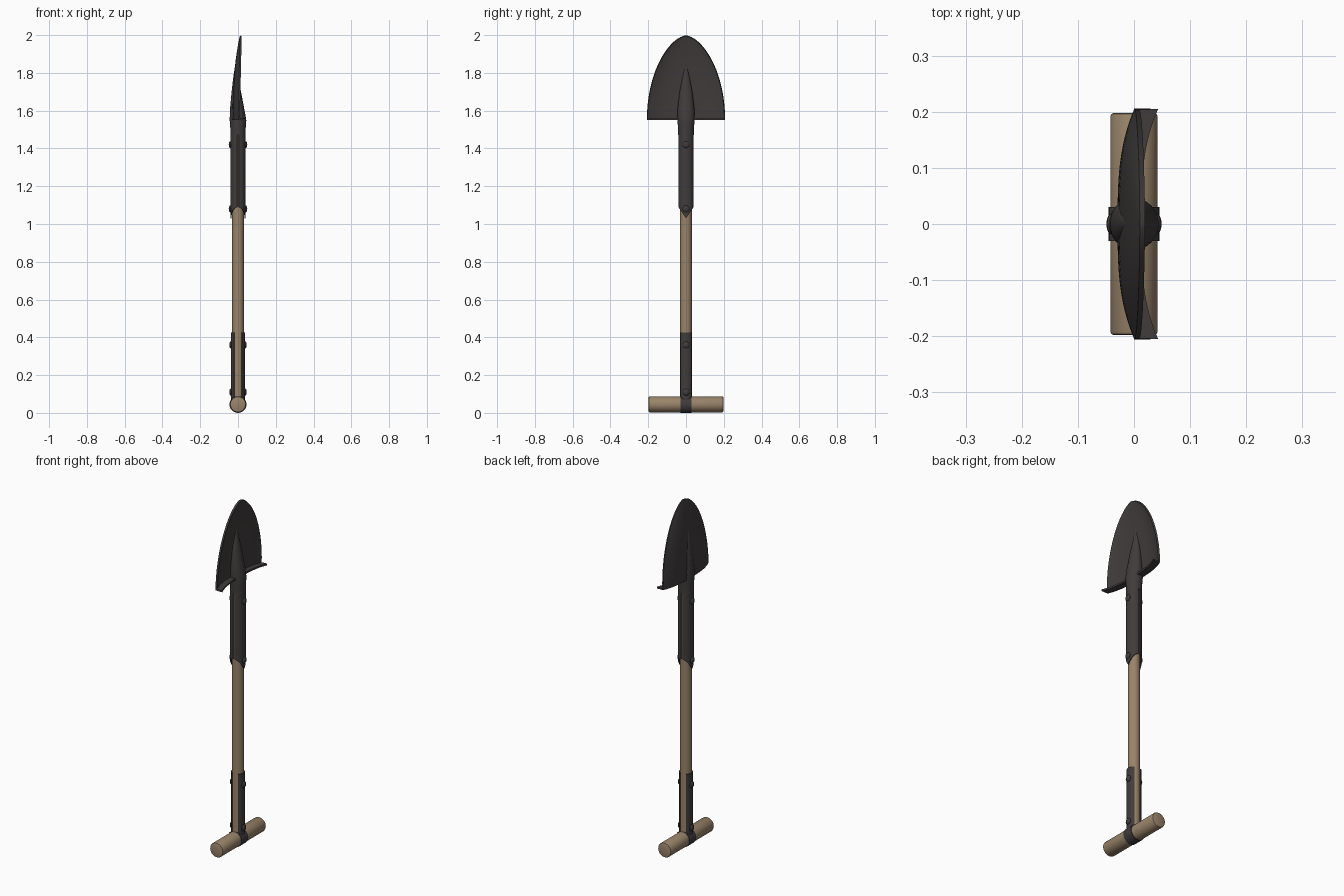
import bpy, bmesh, math
from mathutils import Matrix

cube = bpy.data.objects.get("Cube")
if cube:
    bpy.data.objects.remove(cube, do_unlink=True)


def make_material(name, rgb):
    mat = bpy.data.materials.new(name)
    mat.use_nodes = True
    mat.diffuse_color = (*rgb, 1)
    mat.node_tree.nodes["Principled BSDF"].inputs["Base Color"].default_value = (*rgb, 1)
    return mat


METAL = make_material("dark steel", (0.052, 0.045, 0.045))
WOOD = make_material("worn wood", (0.32, 0.23, 0.145))


def finish(name, bm, mat, thickness=0, bevel=0):
    bmesh.ops.recalc_face_normals(bm, faces=bm.faces)
    mesh = bpy.data.meshes.new(name)
    bm.to_mesh(mesh)
    bm.free()
    mesh.materials.append(mat)
    ob = bpy.data.objects.new(name, mesh)
    bpy.context.collection.objects.link(ob)
    bpy.ops.object.select_all(action='DESELECT')
    ob.select_set(True)
    bpy.context.view_layer.objects.active = ob
    if thickness:
        mod = ob.modifiers.new("thickness", 'SOLIDIFY')
        mod.thickness, mod.offset = thickness, 0
        bpy.ops.object.modifier_apply(modifier=mod.name)
    if bevel:
        mod = ob.modifiers.new("bevel", 'BEVEL')
        mod.width, mod.segments = bevel, 2
        mod.limit_method, mod.angle_limit = 'ANGLE', math.radians(50)
        bpy.ops.object.modifier_apply(modifier=mod.name)
    bpy.ops.object.shade_smooth_by_angle(angle=math.radians(35))
    return ob


def skin_rows(rows, closed=False):
    """Join rows of points into a sheet, or into a capped tube when closed."""
    bm = bmesh.new()
    rows = [[bm.verts.new(p) for p in row] for row in rows]
    n = len(rows[0])
    for low, high in zip(rows, rows[1:]):
        for i in range(n if closed else n - 1):
            j = (i + 1) % n
            bm.faces.new((low[i], low[j], high[j], high[i]))
    if closed:
        bm.faces.new(rows[0])
        bm.faces.new(rows[-1])
    return bm


def rod(name, radius, length, centre, mat, along_y=False, bevel=0):
    bm = bmesh.new()
    turn = Matrix.Rotation(math.pi / 2, 4, 'X') if along_y else Matrix()
    bmesh.ops.create_cone(bm, cap_ends=True, segments=32, radius1=radius, radius2=radius,
                          depth=length, matrix=Matrix.Translation(centre) @ turn)
    return finish(name, bm, mat, bevel=bevel)


def half_shell(name, side, radius, half_angle, bottom, point, top):
    """Curved plate hugging the shaft, its lower edge drawn to a point."""
    angles = [half_angle * (i / 8 - 1) for i in range(17)]
    rows = []
    for k in range(2):
        rows.append([(side * radius * math.cos(a), radius * math.sin(a),
                      top if k else bottom + point * abs(math.sin(a))) for a in angles])
    return finish(name, skin_rows(rows), METAL, thickness=0.006)


def rivet(name, x, z):
    bm = bmesh.new()
    bmesh.ops.create_uvsphere(bm, u_segments=16, v_segments=8, radius=0.018,
                              matrix=Matrix.Translation((x, 0, z)) @ Matrix.Diagonal((0.45, 1, 1, 1)))
    finish(name, bm, METAL)


# Wooden shaft and cross grip
rod("shaft", 0.031, 1.44, (0, 0, 0.79), WOOD)
rod("cross_grip", 0.042, 0.396, (0, 0, 0.045), WOOD, along_y=True, bevel=0.006)

# Steel band around the grip
rod("grip_band", 0.045, 0.06, (0, 0, 0.045), METAL, along_y=True)

# Straps, socket halves and rivets on both broad sides
for side, label in ((1, "left"), (-1, "right")):
    half_shell(label + "_grip_strap", side, 0.034, math.radians(55), 0.05, 0, 0.425)
    half_shell(label + "_socket_half", side, 0.038, math.radians(84), 1.03, 0.06, 1.5)
    for i, z in enumerate((0.11, 0.36)):
        rivet(f"{label}_strap_rivet_{i + 1}", side * 0.038, z)
    for i, z in enumerate((1.08, 1.42)):
        rivet(f"{label}_socket_rivet_{i + 1}", side * 0.041, z)

# Socket neck tapering into the blade: height, centre x, radius x, radius y
neck = [(1.47, 0, 0.041, 0.041), (1.51, 0, 0.041, 0.042), (1.55, 0, 0.044, 0.046),
        (1.60, -0.004, 0.039, 0.046), (1.70, -0.009, 0.025, 0.034),
        (1.77, -0.012, 0.014, 0.02), (1.83, -0.012, 0.005, 0.007)]
rings = []
for z, cx, rx, ry in neck:
    turns = [math.tau * i / 32 for i in range(32)]
    rings.append([(cx + rx * math.cos(a), ry * math.sin(a), z) for a in turns])
finish("socket_neck", skin_rows(rings, closed=True), METAL)


# Dished blade with a foot lip folded forward along its base
def blade_row(t, lip=0):
    half_width = 0.205 * (1 - t * t) ** 0.6
    row = []
    for i in range(33):
        s = i / 16 - 1
        dish = 0.03 * (1 - t ** 3) * (1 - abs(s) ** 3)
        row.append((0.005 + 0.01 * t - dish + lip, s * half_width, 1.555 + 0.441 * t))
    return row


rows = [blade_row(0, 0.038)]
rows += [blade_row(0.9995 * math.sin(math.pi / 2 * k / 24)) for k in range(25)]
finish("blade", skin_rows(rows), METAL, thickness=0.01)
